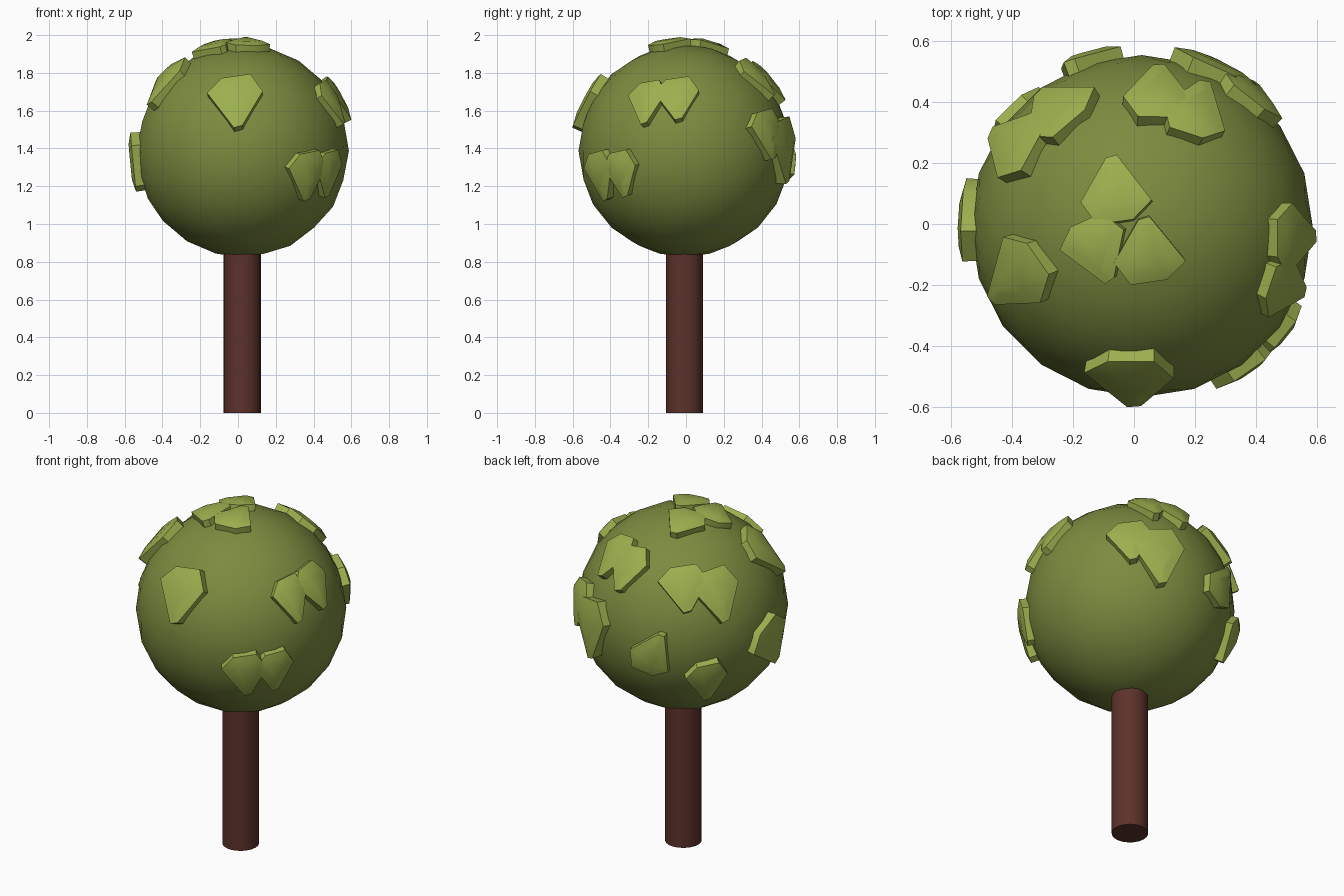
import bpy, bmesh, math
from mathutils import Vector, Matrix

if "Cube" in bpy.data.objects:
    bpy.data.objects.remove(bpy.data.objects["Cube"])

CENTRE = Vector((0.025, -0.007, 1.387))


def material(name, rgb):
    m = bpy.data.materials.new(name)
    m.diffuse_color = (*rgb, 1)
    m.use_nodes = True
    m.node_tree.nodes["Principled BSDF"].inputs["Base Color"].default_value = m.diffuse_color
    return m


bark = material("bark", (0.107, 0.032, 0.023))
green = material("foliage_green", (0.20, 0.26, 0.05))
light = material("leaf_green", (0.33, 0.43, 0.077))


def finish(obj, name, mat, angle):
    obj.name = name
    obj.data.materials.append(mat)
    bpy.ops.object.select_all(action='DESELECT')
    obj.select_set(True)
    bpy.context.view_layer.objects.active = obj
    bpy.ops.object.shade_smooth_by_angle(angle=math.radians(angle))


# Trunk
bpy.ops.mesh.primitive_cylinder_add(vertices=20, radius=0.098, depth=0.88,
                                    location=(0.0225, -0.0075, 0.44))
finish(bpy.context.object, "trunk", bark, 40)

# Round crown
bpy.ops.mesh.primitive_ico_sphere_add(subdivisions=3, radius=0.562, location=CENTRE)
finish(bpy.context.object, "crown", green, 60)

# Shared shield outline of a leaf clump, narrow end down
OUTLINE = [(-.15, .03), (-.075, .12), (.075, .145), (.145, .04), (.045, -.165), (0, -.18)]

# Leaf clumps: x, y, z of the middle, turn in degrees, width and height factors
LEAVES = [
    (-.06, .10, 1.95, 180, .80, .72), (-.13, -.075, 1.94, 15, .78, .70),
    (.05, -.10, 1.96, 180, .80, .70),                                     # top
    (-.015, -.51, 1.665, 0, 1, 1),                                        # front
    (-.37, -.16, 1.75, 10, .85, 1), (-.56, 0, 1.33, 20, 1, .95),          # left
    (-.25, .38, 1.72, 0, .92, .82), (-.39, .27, 1.68, 0, .9, .95),        # back left
    (-.155, .545, 1.34, 150, .8, .85), (-.385, .358, 1.19, 0, .78, .85),
    (.085, .425, 1.77, 0, .82, .85), (.205, .37, 1.79, 0, .75, .85),      # back
    (.39, .43, 1.49, 0, .85, .85), (.27, .53, 1.41, 0, 1, 1.1),           # back right
    (.49, -.21, 1.655, 0, .72, .82), (.51, -.05, 1.67, 0, .82, .82),      # right
    (.365, -.46, 1.27, 0, .83, .85), (.48, -.35, 1.28, 0, .74, .8),       # front right
]


def leaf_clump(i, x, y, z, turn, w, h):
    n = (Vector((x, y, z)) - CENTRE).normalized()
    ref = Vector((0, 1, 0)) if n.z > 0.9 else Vector((0, 0, 1))
    up = (ref - n * ref.dot(n)).normalized()
    right = up.cross(n)
    rot = Matrix.Rotation(math.radians(turn), 2)
    bm = bmesh.new()

    def ring(scale, dist):
        pts = [rot @ Vector((px * w * scale, py * h * scale)) for px, py in OUTLINE]
        return [bm.verts.new(CENTRE + n * dist + right * p.x + up * p.y) for p in pts]

    rings = [ring(0.97, 0.52), ring(1.0, 0.582), ring(0.6, 0.598)]
    for a, b in zip(rings, rings[1:]):
        for k in range(len(a)):
            j = (k + 1) % len(a)
            bm.faces.new((a[k], a[j], b[j], b[k]))
    bm.faces.new(rings[0])
    bm.faces.new(rings[-1])
    bmesh.ops.recalc_face_normals(bm, faces=bm.faces)
    me = bpy.data.meshes.new("leaf_clump")
    bm.to_mesh(me)
    bm.free()
    obj = bpy.data.objects.new("leaf_clump", me)
    bpy.context.collection.objects.link(obj)
    finish(obj, f"leaf_clump_{i + 1}", light, 40)


for i, leaf in enumerate(LEAVES):
    leaf_clump(i, *leaf)
